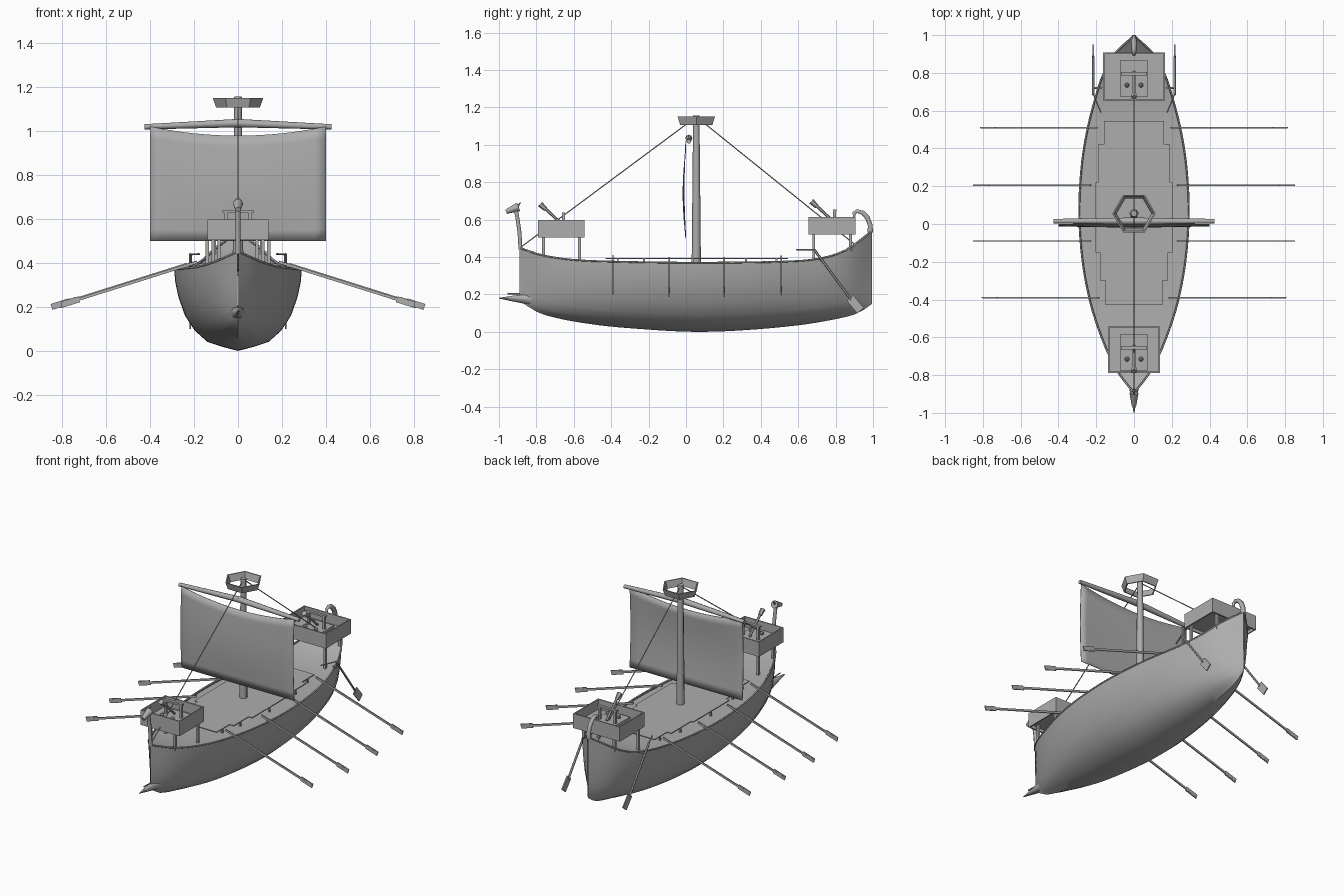
import bpy, bmesh, math
from mathutils import Vector, Matrix

if "Cube" in bpy.data.objects:
    bpy.data.objects.remove(bpy.data.objects["Cube"])

GREY = bpy.data.materials.new("plain grey")
GREY.diffuse_color = (0.42, 0.42, 0.42, 1)
GREY.use_nodes = True
GREY.node_tree.nodes["Principled BSDF"].inputs["Base Color"].default_value = GREY.diffuse_color


def finish(name, bm, smooth=None):
    bmesh.ops.recalc_face_normals(bm, faces=bm.faces)
    me = bpy.data.meshes.new(name)
    bm.to_mesh(me)
    bm.free()
    ob = bpy.data.objects.new(name, me)
    bpy.context.collection.objects.link(ob)
    me.materials.append(GREY)
    if smooth:
        bpy.ops.object.select_all(action='DESELECT')
        bpy.context.view_layer.objects.active = ob
        ob.select_set(True)
        bpy.ops.object.shade_smooth_by_angle(angle=math.radians(smooth))
    return ob


def box(name, centre, size, rot=None):
    bm = bmesh.new()
    m = Matrix.Translation(centre) @ (rot or Matrix()) @ Matrix.Diagonal((*size, 1))
    bmesh.ops.create_cube(bm, size=1, matrix=m)
    return finish(name, bm)


def rod(name, a, b, r1, r2=None, sides=6):
    a, b = Vector(a), Vector(b)
    d = b - a
    bm = bmesh.new()
    m = Matrix.Translation((a + b) / 2) @ d.to_track_quat('Z', 'Y').to_matrix().to_4x4()
    bmesh.ops.create_cone(bm, cap_ends=True, segments=sides, radius1=r1,
                          radius2=r1 if r2 is None else r2, depth=d.length, matrix=m)
    return finish(name, bm, 50)


def tube(name, pts, radius, radii=None):
    cu = bpy.data.curves.new(name, 'CURVE')
    cu.dimensions, cu.bevel_depth, cu.bevel_resolution = '3D', radius, 1
    cu.use_fill_caps = True
    sp = cu.splines.new('POLY')
    sp.points.add(len(pts) - 1)
    for i, p in enumerate(pts):
        sp.points[i].co = (*p, 1)
        sp.points[i].radius = radii[i] if radii else 1
    ob = bpy.data.objects.new(name, cu)
    bpy.context.collection.objects.link(ob)
    cu.materials.append(GREY)


def table(pts):
    """Smooth interpolation through (y, value) points."""
    def f(y):
        i = max(k for k in range(len(pts) - 1) if pts[k][0] <= y + 1e-9 or k == 0)
        (x0, v0), (x1, v1) = pts[i], pts[i + 1]
        slope = lambda k: ((pts[min(k + 1, len(pts) - 1)][1] - pts[max(k - 1, 0)][1]) /
                           (pts[min(k + 1, len(pts) - 1)][0] - pts[max(k - 1, 0)][0]))
        t, h = (y - x0) / (x1 - x0), x1 - x0
        return ((2*t**3 - 3*t*t + 1) * v0 + (t**3 - 2*t*t + t) * h * slope(i)
                + (3*t*t - 2*t**3) * v1 + (t**3 - t*t) * h * slope(i + 1))
    return f


# Hull lines: half breadth, keel height and sheer height along the length
BOW, STERN = -0.89, 0.995
beam = table([(BOW, 0.003), (-.8, .075), (-.7, .13), (-.55, .19), (-.4, .235), (-.2, .272), (.05, .29),
              (.3, .278), (.5, .247), (.7, .195), (.8, .16), (.9, .105), (STERN, .003)])
keel = table([(BOW, .165), (-.77, .095), (-.5, .04), (-.2, .012), (.05, 0), (.3, .008), (.6, .035),
              (.8, .068), (.92, .1), (STERN, .15)])
sheer = table([(BOW, .45), (-.77, .41), (-.6, .385), (-.4, .376), (0, .37), (.5, .375), (.7, .39),
               (.85, .435), (STERN, .54)])
SECTION = [(0, 0), (.25, .05), (.48, .11), (.68, .25), (.83, .43), (.93, .65), (.985, .85), (1, 1)]
N = 40
ys = [BOW + (STERN - BOW) * i / N for i in range(N + 1)]
outline = [(-x, z) for x, z in SECTION[:0:-1]] + SECTION


def loft(name, rows, smooth):
    bm = bmesh.new()
    grid = [[bm.verts.new(p) for p in row] for row in rows]
    for r0, r1 in zip(grid, grid[1:]):
        for j in range(len(r0) - 1):
            bm.faces.new((r0[j], r0[j + 1], r1[j + 1], r1[j]))
    return finish(name, bm, smooth)


loft("hull", [[(x * beam(y), y, keel(y) + z * (sheer(y) - keel(y))) for x, z in outline] for y in ys], 40)
loft("deck", [[(x * beam(y), y, sheer(y) - .01) for x in (-.995, 0, .995)] for y in ys], 30)
for s in (-1, 1):
    tube("gunwale", [(s * beam(y), y, sheer(y)) for y in ys], .005)

# Stepped raised walkway on short posts
steps = [(.546, .42, .16), (.42, .22, .19), (.22, -.15, .205), (-.15, -.3, .18), (-.3, -.43, .15)]
for y1, y0, w in steps:
    box("walkway", (0, (y0 + y1) / 2, .393), (2 * w, y1 - y0, .006))
    for s in (-1, 1):
        box("walkway_post", (s * (w - .006), (y0 + y1) / 2, .377), (.01, .01, .03))

# Bow ram and figurehead
rod("ram", (0, -.82, .175), (0, -1, .18), .034, .002, 8)
rod("ram_spike", (0, -.87, .203), (0, -.955, .205), .004)
tube("figurehead_neck", [(0, -.885, .44), (0, -.89, .53), (0, -.9, .6), (0, -.91, .655)], .012)
rod("figurehead_head", (0, -.895, .668), (0, -.962, .642), .024, .012, 8)
rod("figurehead_crest", (0, -.905, .665), (0, -.885, .692), .01, .002)

# Curled stern ornament
tube("stern_curl", [(0, .985, .53), (0, .985, .57), (0, .97, .61), (0, .945, .637), (0, .915, .645),
                    (0, .898, .635), (0, .9, .615)], .015, [1.1, 1, 1, .9, .8, .7, .5])


# Fighting castles with a catapult in each
def castle(y0, y1, w, z0, z1, cy):
    yc, zc, h, t = (y0 + y1) / 2, (z0 + z1) / 2, z1 - z0, .008
    for s in (-1, 1):
        box("castle_side_wall", (s * (w - t / 2), yc, zc), (t, y1 - y0, h))
        box("castle_end_wall", (0, yc + s * ((y1 - y0) / 2 - t / 2), zc), (2 * w - 2 * t, t, h))
        for ly in (y0 + .028, y1 - .028):
            z = sheer(ly) - .02
            x = min(w - .025, beam(ly) - .012)
            box("castle_leg", (s * x, ly, (z + z0 + .03) / 2), (.015, .015, z0 + .03 - z))
        box("catapult_upright", (s * .055, cy, (z0 + .03 + z1 + .04) / 2), (.014, .016, h + .01))
        bm = bmesh.new()
        bmesh.ops.create_icosphere(bm, subdivisions=1, radius=.014,
                                   matrix=Matrix.Translation((s * .037, cy - .06, z0 + .06)))
        finish("catapult_ball", bm)
    box("castle_floor", (0, yc, z0 + .025), (2 * w - t, y1 - y0 - t, .01))
    box("catapult_base", (0, cy - .025, z0 + .038), (.15, .19, .016))
    box("catapult_crossbar", (0, cy, z1 + .035), (.14, .018, .012))
    rod("catapult_arm", (0, cy + .01, z1 - .04), (0, cy - .115, z1 + .078), .008, .008)
    rod("catapult_cup", (0, cy - .095, z1 + .057), (0, cy - .125, z1 + .085), .012, .016)


castle(-.79, -.542, .138, .503, .598, -.655)
castle(.655, .907, .165, .52, .613, .795)

# Mast, open hexagonal lookout, yard
MY = .055
rod("mast", (0, MY, .34), (0, MY, 1.157), .025, .017, 8)
bm = bmesh.new()
rings = []
for r, z in ((.1, 1.107), (.115, 1.15), (.107, 1.15), (.092, 1.107)):
    rings.append([bm.verts.new((r * math.cos(k * math.pi / 3), MY + r * math.sin(k * math.pi / 3), z))
                  for k in range(6)])
for i in range(4):
    a, b = rings[i], rings[(i + 1) % 4]
    for k in range(6):
        bm.faces.new((a[k], a[(k + 1) % 6], b[(k + 1) % 6], b[k]))
finish("lookout", bm)
for s in (-1, 1):
    rod("yard", (0, .015, 1.035), (s * .425, .015, 1.018), .019, .012, 8)

# Billowing sail with a sagging head
sail = loft("sail", [[(.4 * u, -.003 - .015 * math.sin(math.pi * t) * (1 - .4 * u * u),
                       .5 + t * (.478 + .042 * u * u)) for u in [k / 8 - 1 for k in range(17)]]
                     for t in [i / 10 for i in range(11)]], 40)
sail.modifiers.new("thickness", 'SOLIDIFY').thickness = .004

# Stays from mast head to bow and stern
rod("fore_stay", (0, MY - .01, 1.142), (0, -.88, .455), .003)
rod("aft_stay", (0, MY + .01, 1.142), (0, .905, .465), .003)

# Rowing oars and steering oars on both sides
for s in (-1, 1):
    for y, x0 in ((-.39, .185), (-.09, .23), (.205, .23), (.51, .195)):
        x1 = x0 + .615
        z = lambda x: .372 - .315 * (x - .3) + (.3 - x0 - .07) * -.1
        a, b = Vector((s * x0, y, z(x0))), Vector((s * x1, y, z(x1)))
        tilt = Matrix.Rotation(s * math.atan(.315), 4, 'Y')
        box("oar_shaft", (a + b) / 2, ((b - a).length, .007, .013), tilt)
        box("oar_blade", b - (b - a).normalized() * .04, (.085, .006, .028), tilt)
    x = s * .216
    rod("steering_shaft", (x, .685, .44), (x, .885, .17), .007)
    box("steering_blade", (x, .905, .147), (.007, .046, .088),
        Matrix.Rotation(math.radians(40), 4, 'X'))
    rod("tiller", (x, .69, .438), (s * .175, .59, .44), .004)
    rod("steering_bracket", (s * .17, .72, .385), (x, .72, .39), .006)
